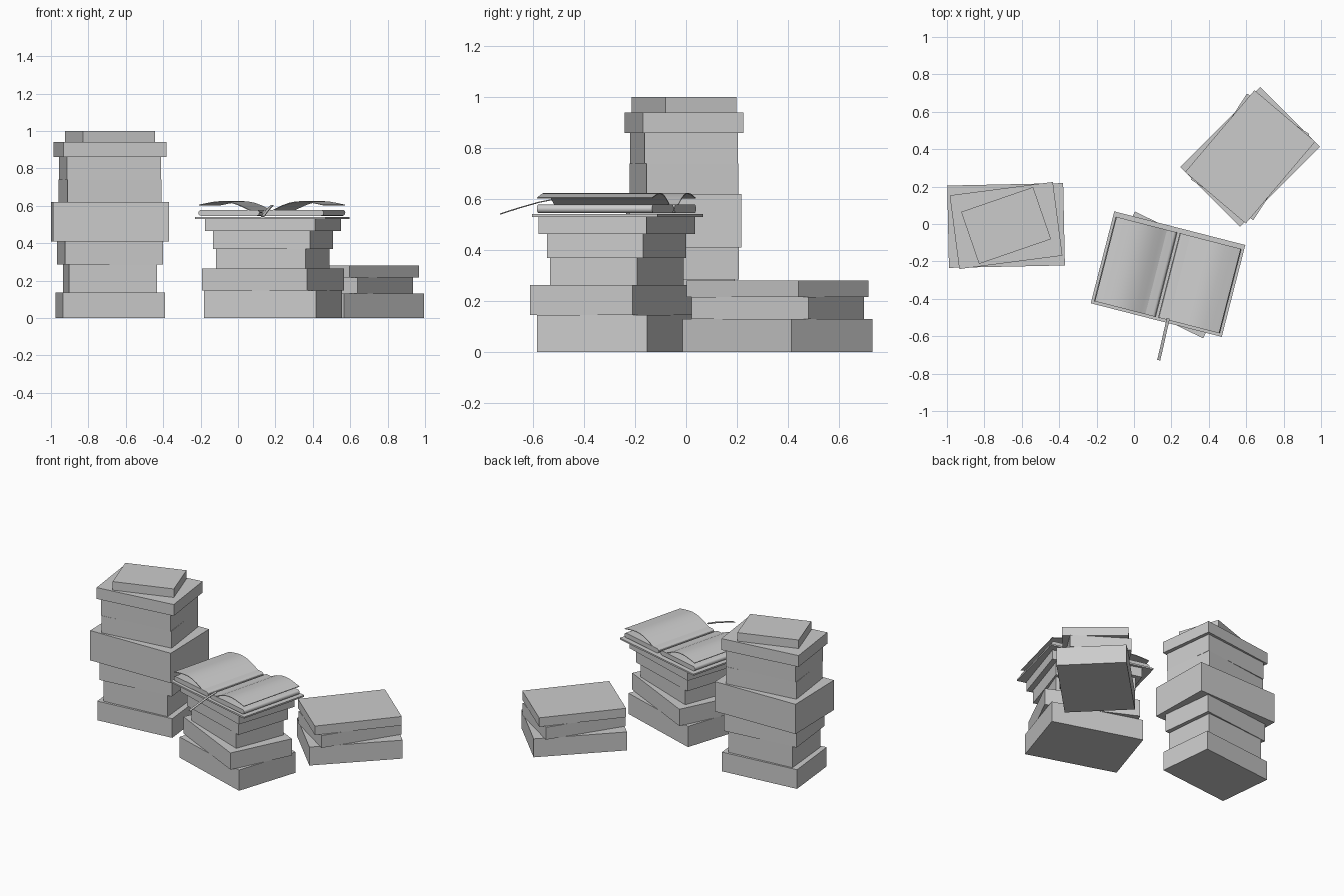
import bpy, math

if "Cube" in bpy.data.objects:
    bpy.data.objects.remove(bpy.data.objects["Cube"])

grey = bpy.data.materials.new("plain_grey")
grey.diffuse_color = (0.6, 0.6, 0.6, 1)
grey.use_nodes = True
grey.node_tree.nodes["Principled BSDF"].inputs["Base Color"].default_value = grey.diffuse_color


def mesh_object(name, verts, faces, loc=(0, 0, 0), angle=0.0, smooth=False):
    me = bpy.data.meshes.new(name)
    me.from_pydata(verts, [], faces)
    me.materials.append(grey)
    ob = bpy.data.objects.new(name, me)
    ob.location = loc
    ob.rotation_euler.z = math.radians(angle)
    bpy.context.collection.objects.link(ob)
    if smooth:
        bpy.ops.object.select_all(action='DESELECT')
        ob.select_set(True)
        bpy.context.view_layer.objects.active = ob
        bpy.ops.object.shade_smooth_by_angle(angle=math.radians(35))
    return ob


def box(name, w, d, z0, z1, centre, angle):
    verts = [(x * w / 2, y * d / 2, z) for z in (z0, z1)
             for x, y in ((-1, -1), (1, -1), (1, 1), (-1, 1))]
    faces = [(3, 2, 1, 0), (4, 5, 6, 7)]
    faces += [(i, (i + 1) % 4, (i + 1) % 4 + 4, i + 4) for i in range(4)]
    return mesh_object(name, verts, faces, (*centre, 0), angle)


def prism(name, profile, y0, y1, centre, angle):
    """Extrude a closed x/z profile along y."""
    n = len(profile)
    verts = [(x, y, z) for y in (y0, y1) for x, z in profile]
    faces = [tuple(range(n)), tuple(range(2 * n - 1, n - 1, -1))]
    faces += [(i, i + n, (i + 1) % n + n, (i + 1) % n) for i in range(n)]
    ob = mesh_object(name, verts, faces, (*centre, 0), angle)
    import bmesh
    bm = bmesh.new()
    bm.from_mesh(ob.data)
    bmesh.ops.recalc_face_normals(bm, faces=bm.faces)
    bm.to_mesh(ob.data)
    bm.free()
    bpy.ops.object.select_all(action='DESELECT')
    ob.select_set(True)
    bpy.context.view_layer.objects.active = ob
    bpy.ops.object.shade_smooth_by_angle(angle=math.radians(35))
    return ob


def stack(name, centre, books):
    """Each book: width, depth, top height, turn in degrees."""
    z = 0.0
    for i, (w, d, top, angle) in enumerate(books, 1):
        box(f"{name}_book_{i}", w, d, z, top, centre, angle)
        z = top


# Tall stack on the left
stack("tall_stack", (-0.684, -0.008), [
    (0.548, 0.39, 0.135, 5.9), (0.472, 0.36, 0.285, 5.2),
    (0.527, 0.375, 0.41, 6.5), (0.62, 0.44, 0.62, 1.2),
    (0.507, 0.363, 0.74, 7.5), (0.506, 0.368, 0.86, 6.4),
    (0.556, 0.397, 0.94, 7.4), (0.407, 0.294, 1.0, 19)])

# Low stack at the back right
stack("low_stack", (0.621, 0.359), [
    (0.605, 0.45, 0.13, 45), (0.549, 0.397, 0.217, 57),
    (0.574, 0.425, 0.28, 49.7)])

# Middle stack
mid = (0.187, -0.272)
stack("middle_stack", mid, [
    (0.63, 0.453, 0.146, -17.9), (0.627, 0.447, 0.264, -26.3),
    (0.51, 0.365, 0.37, -21), (0.546, 0.395, 0.464, -18.1),
    (0.618, 0.445, 0.53, -18)])

# Open book lying on the middle stack
turn = -14.4
book = (0.182, -0.268)
box("open_book_cover", 0.723, 0.507, 0.53, 0.541, book, turn)

# Curve of the lifted top page, from the spine outward
curve = [(0.006, 0.566), (0.03, 0.568), (0.06, 0.576), (0.09, 0.59),
         (0.12, 0.604), (0.155, 0.616), (0.19, 0.623), (0.225, 0.625),
         (0.26, 0.622), (0.3, 0.615), (0.343, 0.606)]
for side, s in (("left", -1), ("right", 1)):
    # Page block with rounded long edges
    block = []
    for cx, a0 in ((0.33, -90), (0.025, 90)):
        for k in range(7):
            a = math.radians(a0 + 30 * k)
            block.append((s * (cx + 0.016 * math.cos(a)), 0.562 + 0.016 * math.sin(a)))
    prism(f"{side}_page_block", block, -0.238, 0.228, book, turn)
    # Thin curved top page
    page = [(s * x, z) for x, z in curve] + [(s * x, z - 0.004) for x, z in reversed(curve)]
    prism(f"{side}_top_page", page, -0.238, 0.228, book, turn)

# Bookmark ribbon hanging out over the front edge
path = [(0.132, -0.728, 0.54), (0.148, -0.66, 0.562),
        (0.166, -0.58, 0.585), (0.183, -0.505, 0.6)]
rv, rf = [], []
for x, y, z in path:
    rv += [(x + s * 0.008, y - s * 0.002, z + h) for s, h in ((-1, 0), (1, 0), (1, 0.004), (-1, 0.004))]
for i in range(len(path) - 1):
    a = 4 * i
    rf += [(a + k, a + (k + 1) % 4, a + 4 + (k + 1) % 4, a + 4 + k) for k in range(4)]
e = 4 * (len(path) - 1)
rf += [(3, 2, 1, 0), (e, e + 1, e + 2, e + 3)]
mesh_object("bookmark_ribbon", rv, rf, smooth=True)
